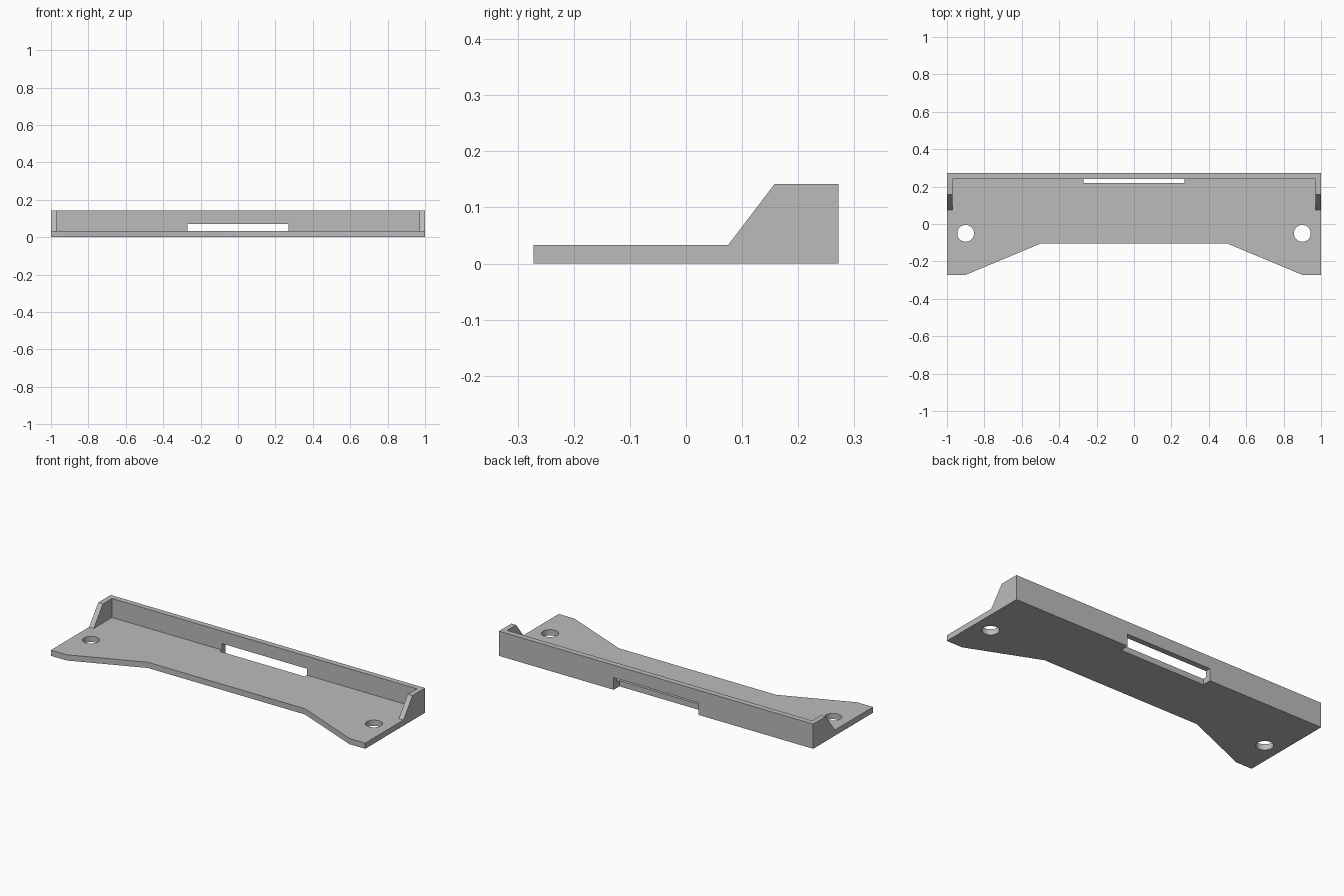
import bpy, bmesh, math
from mathutils import Vector

old = bpy.data.objects.get("Cube")
if old:
    bpy.data.objects.remove(old, do_unlink=True)

PLATE_T, HEIGHT, DEPTH = 0.033, 0.142, 0.272
WALL, INNER_Y = 0.03, 0.24

grey = bpy.data.materials.new("plain grey")
grey.use_nodes = True
colour = (0.5, 0.5, 0.5, 1)
grey.diffuse_color = colour
grey.node_tree.nodes["Principled BSDF"].inputs["Base Color"].default_value = colour


def prism(name, points, along):
    """Extrude a closed 3D outline along a vector."""
    bm = bmesh.new()
    face = bm.faces.new([bm.verts.new(p) for p in points])
    out = bmesh.ops.extrude_face_region(bm, geom=[face])
    moved = [g for g in out["geom"] if isinstance(g, bmesh.types.BMVert)]
    bmesh.ops.translate(bm, verts=moved, vec=Vector(along))
    bmesh.ops.recalc_face_normals(bm, faces=bm.faces)
    mesh = bpy.data.meshes.new(name)
    bm.to_mesh(mesh)
    bm.free()
    mesh.materials.append(grey)
    obj = bpy.data.objects.new(name, mesh)
    bpy.context.collection.objects.link(obj)
    return obj


def upright(name, outline, z0, z1):
    return prism(name, [(x, y, z0) for x, y in outline], (0, 0, z1 - z0))


def rect(x, y0, y1):
    return [(-x, y0), (x, y0), (x, y1), (-x, y1)]


# Full-width body from the side profile
profile = [(-DEPTH, 0), (DEPTH, 0), (DEPTH, HEIGHT), (0.158, HEIGHT),
           (0.075, PLATE_T), (-DEPTH, PLATE_T)]
bracket = prism("bracket", [(-1, y, z) for y, z in profile], (2, 0, 0))

# Pocket between the walls, front recess, slot under the back wall
cutters = [
    upright("pocket_cutter", rect(1 - WALL, -0.4, INNER_Y), PLATE_T, 0.3),
    upright("recess_cutter", [(-0.9, -0.4), (0.9, -0.4), (0.9, -DEPTH),
                              (0.5, -0.105), (-0.5, -0.105), (-0.9, -DEPTH)], -0.1, 0.1),
    upright("slot_cutter", rect(0.27, 0.22, 0.4), -0.1, 0.07),
]
# Screw holes
for side in (-1, 1):
    ring = [(side * 0.9 + 0.045 * math.cos(a), -0.05 + 0.045 * math.sin(a))
            for a in (math.tau * i / 40 for i in range(40))]
    cutters.append(upright("hole_cutter", ring, -0.1, 0.1))

bpy.ops.object.select_all(action="DESELECT")
bpy.context.view_layer.objects.active = bracket
bracket.select_set(True)
for cutter in cutters:
    mod = bracket.modifiers.new(cutter.name, "BOOLEAN")
    mod.operation, mod.solver, mod.object = "DIFFERENCE", "EXACT", cutter
    bpy.ops.object.modifier_apply(modifier=mod.name)
    bpy.data.objects.remove(cutter, do_unlink=True)

# Merge flat regions into clean faces
bm = bmesh.new()
bm.from_mesh(bracket.data)
bmesh.ops.remove_doubles(bm, verts=bm.verts, dist=0.0001)
bmesh.ops.dissolve_limit(bm, angle_limit=0.01, verts=bm.verts, edges=bm.edges)
bm.to_mesh(bracket.data)
bm.free()
bpy.ops.object.shade_smooth_by_angle(angle=math.radians(30))
